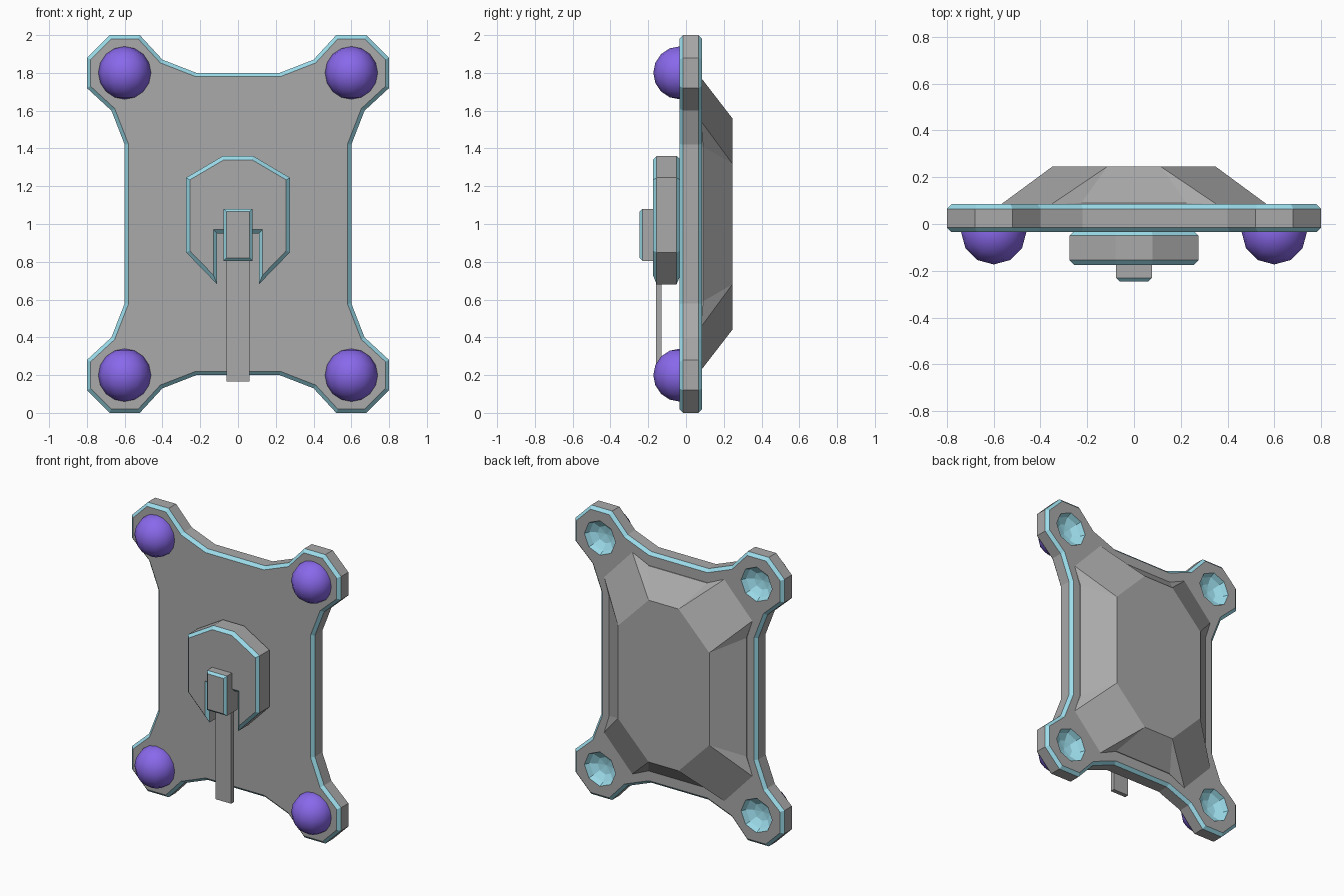
import bpy, bmesh, math
from mathutils import Matrix

if "Cube" in bpy.data.objects:
    bpy.data.objects.remove(bpy.data.objects["Cube"])


def mat(name, rgb):
    m = bpy.data.materials.new(name)
    m.diffuse_color = (*rgb, 1)
    m.use_nodes = True
    m.node_tree.nodes["Principled BSDF"].inputs["Base Color"].default_value = m.diffuse_color
    return m


GREY = mat("grey", (0.4, 0.4, 0.4))
CYAN = mat("cyan_trim", (0.33, 0.72, 0.83))
PURPLE = mat("purple", (0.25, 0.14, 0.83))


def finish(bm, name, mats):
    bmesh.ops.recalc_face_normals(bm, faces=bm.faces[:])
    me = bpy.data.meshes.new(name)
    bm.to_mesh(me)
    bm.free()
    for m in mats:
        me.materials.append(m)
    ob = bpy.data.objects.new(name, me)
    bpy.context.collection.objects.link(ob)
    return ob


def slab(name, outline, y0, y1, trim):
    """Extrude an x,z outline from y0 to y1, with coloured chamfers on the rims."""
    bm = bmesh.new()
    fv = [bm.verts.new((x, y0, z)) for x, z in outline]
    bv = [bm.verts.new((x, y1, z)) for x, z in outline]
    front, back = bm.faces.new(fv), bm.faces.new(bv[::-1])
    n = len(fv)
    for i in range(n):
        j = (i + 1) % n
        bm.faces.new((fv[i], bv[i], bv[j], fv[j]))
    bmesh.ops.recalc_face_normals(bm, faces=bm.faces[:])
    if trim:
        rims = list(front.edges) + list(back.edges)
        bmesh.ops.bevel(bm, geom=rims, offset=trim, offset_type='OFFSET', segments=1,
                        affect='EDGES', profile=0.5, material=1, clamp_overlap=True)
    return finish(bm, name, (GREY, CYAN))


def around(quarter):
    """Repeat an upper right quarter outline over all four quarters, mirrored on z = 1."""
    right = quarter + [(x, 2 - z) for x, z in reversed(quarter)]
    return right + [(-x, z) for x, z in reversed(right)]


# Main plate with four lobed corners
plate = slab("main_plate", around([(0.22, 1.80), (0.40, 1.87), (0.52, 2.0), (0.68, 2.0),
                                   (0.80, 1.88), (0.80, 1.72), (0.67, 1.60), (0.60, 1.42)]),
             -0.035, 0.085, 0.02)

# Corner balls on the front, round sockets on the back
tilt = Matrix.Rotation(math.pi / 2, 4, 'X')
balls, cut = bmesh.new(), bmesh.new()
for x in (-0.6, 0.6):
    for z in (0.2, 1.8):
        bmesh.ops.create_uvsphere(balls, u_segments=12, v_segments=8, radius=0.14,
                                  matrix=Matrix.Translation((x, -0.033, z)))
        bmesh.ops.create_uvsphere(cut, u_segments=8, v_segments=6, radius=0.12,
                                  matrix=Matrix.Translation((x, 0.087, z))
                                  @ Matrix.Diagonal((1, 0.6, 1, 1)) @ tilt)
# Keep only the front halves of the balls so they do not fill the sockets
bmesh.ops.bisect_plane(balls, geom=balls.verts[:] + balls.edges[:] + balls.faces[:],
                       plane_co=(0, -0.02, 0), plane_no=(0, 1, 0), clear_outer=True)
for f in balls.faces:
    f.smooth = True
for f in cut.faces:
    f.material_index = 1
finish(balls, "corner_balls", (PURPLE,))
cutter = finish(cut, "socket_cutter", (GREY, CYAN))
cutter.hide_render = True
mod = plate.modifiers.new("sockets", 'BOOLEAN')
mod.operation = 'DIFFERENCE'
mod.solver = 'EXACT'
mod.object = cutter
bpy.context.view_layer.objects.active = plate
bpy.ops.object.modifier_apply(modifier=mod.name)
bpy.data.objects.remove(cutter)

# Faceted back housing: flat octagon, raised corner facets, recessed side facets
bm = bmesh.new()
top = [bm.verts.new((x, 0.245, z)) for x, z in around([(0.115, 1.56), (0.35, 1.32)])]
base_xz = around([(0.225, 1.71), (0.355, 1.77), (0.57, 1.54), (0.525, 1.41)])
base = [bm.verts.new((x, 0.09 if i % 4 in (0, 3) else 0.083, z))
        for i, (x, z) in enumerate(base_xz)]
skirt = [bm.verts.new((x, 0.07, z)) for x, z in base_xz]
bm.faces.new(top)
for k in range(8):
    a, b = top[k], top[(k + 1) % 8]
    c = 2 * k
    if k % 2 == 0:                      # corner facet with its two small cheeks
        bm.faces.new((a, base[c + 1], base[c + 2], b))
        bm.faces.new((a, base[c], base[c + 1]))
        bm.faces.new((b, base[c + 2], base[c + 3]))
    else:                               # recessed side facet
        bm.faces.new((a, base[c + 1], base[(c + 2) % 16], b))
for i in range(16):
    j = (i + 1) % 16
    bm.faces.new((base[i], skirt[i], skirt[j], base[j]))
finish(bm, "back_housing", (GREY,))

# Front boss with a notch at the bottom
half = [(0.08, 1.36), (0.275, 1.245), (0.275, 0.85), (0.11, 0.68), (0.11, 0.95)]
slab("front_boss", half + [(-x, z) for x, z in reversed(half)], -0.175, -0.03, 0.02)


def block(name, w, z0, z1, y0, y1, trim):
    return slab(name, [(-w, z0), (w, z0), (w, z1), (-w, z1)], y0, y1, trim)


# Latch block and hanging strap
block("latch_block", 0.076, 0.805, 1.08, -0.245, -0.10, 0.015)
block("strap", 0.06, 0.165, 0.97, -0.16, -0.13, 0)
